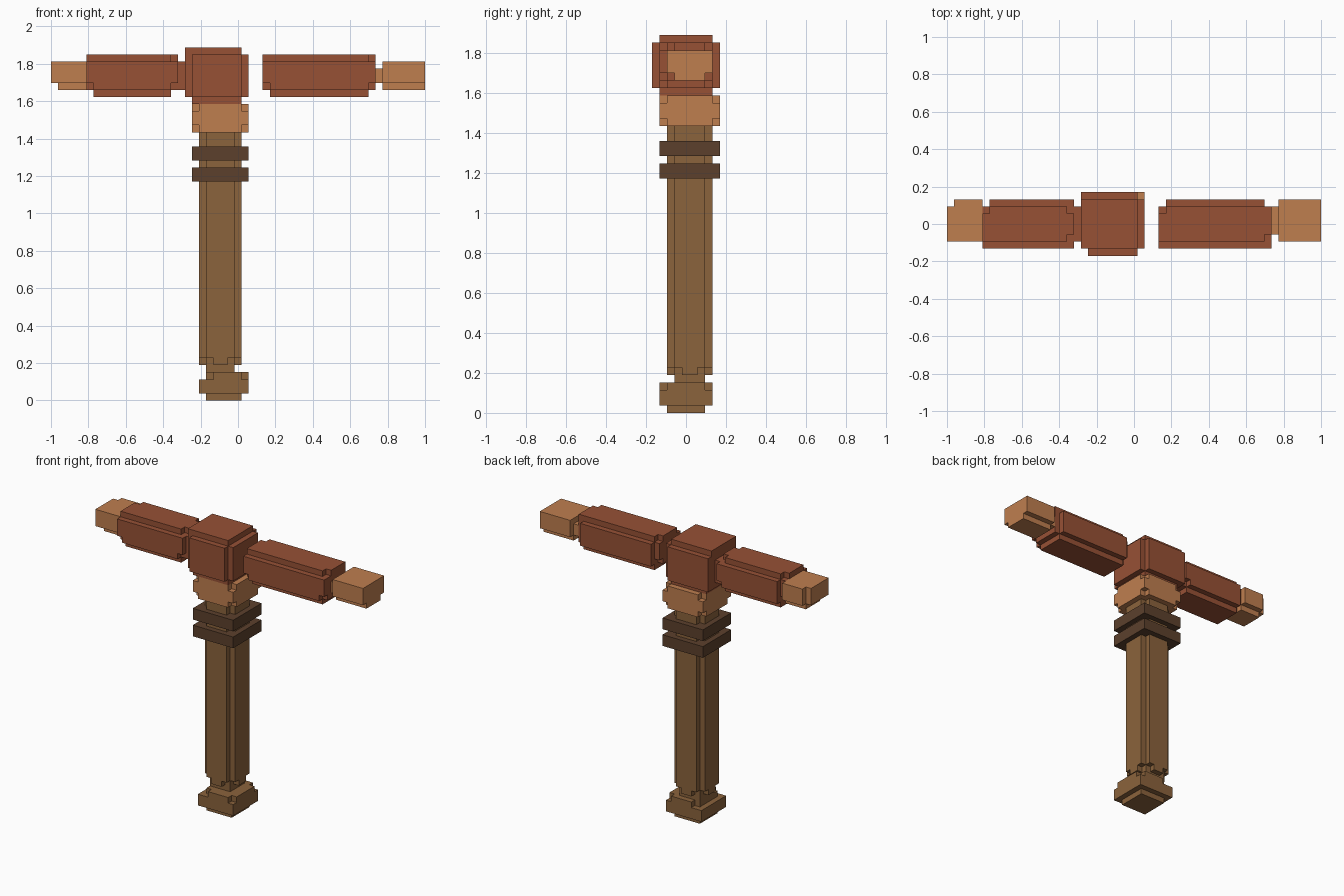
import bpy
import bmesh

VOXEL = 2 / 53                # edge length of one block
CENTRE = (26.5, 4.5, 0)       # block coordinates of the model origin

cube = bpy.data.objects.get("Cube")
if cube:
    bpy.data.objects.remove(cube)


def material(name, *rgb):
    linear = [((c / 255 + 0.055) / 1.055) ** 2.4 for c in rgb] + [1]
    mat = bpy.data.materials.new(name)
    mat.use_nodes = True
    mat.diffuse_color = linear
    mat.node_tree.nodes["Principled BSDF"].inputs["Base Color"].default_value = linear
    return mat


def box(x, y, z, cut=""):
    """Cells of a box, dropping those at an end on every axis named in cut."""
    spans = dict(x=x, y=y, z=z)
    cells = set()
    for i in range(*x):
        for j in range(*y):
            for k in range(*z):
                cell = dict(x=i, y=j, z=k)
                at_end = [cell[a] in (spans[a][0], spans[a][1] - 1) for a in cut]
                if not cut or not all(at_end):
                    cells.add((i, j, k))
    return cells


def build(name, mat, *boxes):
    """Skin the union of the cells with its exposed faces only."""
    cells = set().union(*boxes)
    bm = bmesh.new()
    verts = {}

    def corner(point):
        if point not in verts:
            verts[point] = bm.verts.new([(p - c) * VOXEL for p, c in zip(point, CENTRE)])
        return verts[point]

    for cell in cells:
        for axis in range(3):
            u, v = (axis + 1) % 3, (axis + 2) % 3
            for side in (0, 1):
                neighbour = list(cell)
                neighbour[axis] += 2 * side - 1
                if tuple(neighbour) in cells:
                    continue
                loop = []
                for du, dv in ((0, 0), (1, 0), (1, 1), (0, 1)):
                    point = list(cell)
                    point[axis] += side
                    point[u] += du
                    point[v] += dv
                    loop.append(corner(tuple(point)))
                bm.faces.new(loop if side else loop[::-1])
    # Merge the coplanar squares into large flat faces
    bmesh.ops.dissolve_limit(bm, angle_limit=0.01, verts=bm.verts[:], edges=bm.edges[:])
    mesh = bpy.data.meshes.new(name)
    bm.to_mesh(mesh)
    bm.free()
    mesh.materials.append(mat)
    bpy.context.collection.objects.link(bpy.data.objects.new(name, mesh))


wood = material("brown wood", 139, 99, 60)
band = material("dark band", 92, 64, 44)
copper = material("light copper", 191, 126, 79)
rust = material("red brown", 151, 81, 53)

# Pommel at the foot, with its narrow neck
build("pommel", wood,
      box((22, 27), (2, 7), (0, 1)),
      box((21, 28), (1, 8), (1, 3)),
      box((22, 28), (1, 8), (3, 4), "xy"),
      box((22, 26), (3, 7), (4, 5)))

# Shaft with notched long edges and a tapered foot
build("shaft", wood,
      box((21, 27), (2, 8), (6, 38), "xy"),
      box((22, 26), (3, 7), (5, 6)),
      box((21, 27), (4, 6), (5, 6)),
      box((23, 25), (2, 8), (5, 6)))

# Two square bands round the shaft
for name, bottom in (("lower_band", 31), ("upper_band", 34)):
    build(name, band, box((20, 28), (1, 9), (bottom, bottom + 2)))

# Collar with its eight corners removed
build("collar", copper, box((20, 28), (1, 9), (38, 42), "xyz"))

# Central head block with raised plates
build("head", rust,
      box((20, 27), (1, 8), (42, 43)),
      box((19, 27), (1, 8), (43, 50)),
      box((19, 27), (8, 9), (43, 49)),
      box((20, 27), (0, 1), (43, 49)),
      box((27, 28), (1, 8), (43, 49)))

# Right arm: link, sleeve and tip
build("right_link", rust, box((18, 19), (2, 7), (44, 48)))
build("right_sleeve", rust,
      box((6, 17), (1, 8), (43, 49), "yz"),
      box((5, 6), (1, 7), (44, 49), "yz"),
      box((17, 18), (1, 8), (45, 48)),
      box((17, 18), (2, 7), (44, 45)),
      box((17, 18), (3, 6), (48, 49)))
build("right_tip", copper,
      box((1, 5), (2, 8), (45, 48)),
      box((1, 5), (3, 7), (44, 45)),
      box((0, 1), (2, 7), (45, 48)))

# Left arm: detached sleeve, link and tip
build("left_sleeve", rust,
      box((31, 45), (1, 8), (43, 49), "yz"),
      box((30, 31), (1, 7), (44, 49), "yz"),
      box((45, 46), (1, 7), (45, 48)),
      box((45, 46), (2, 7), (44, 45)),
      box((45, 46), (3, 7), (48, 49)))
build("left_link", copper, box((46, 47), (3, 7), (45, 47)))
build("left_tip", copper,
      box((47, 53), (2, 8), (45, 48)),
      box((47, 53), (3, 7), (44, 45)))
